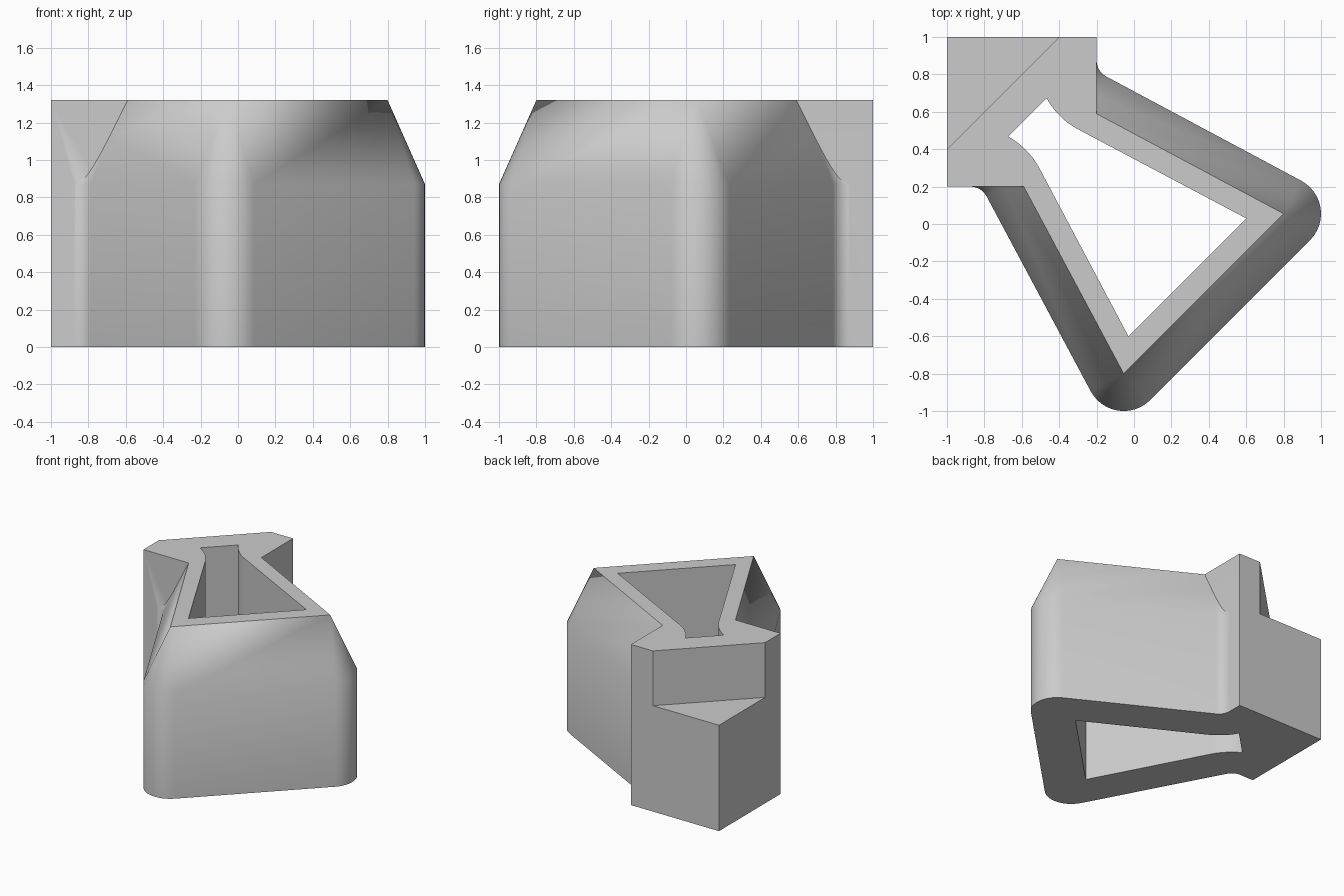
import bpy, bmesh
from math import radians, cos, sin
from mathutils import Vector

if "Cube" in bpy.data.objects:
    bpy.data.objects.remove(bpy.data.objects["Cube"])

HEIGHT, SHOULDER, BEVEL = 1.32, 0.87, 0.2
CORNER = Vector((0.8, 0.055))      # centre of the rounded outer corner
FILLET = Vector((-0.1, 0.876))     # centre of the concave neck curve
WALL = 62.1                        # direction the long wall faces, degrees

grey = bpy.data.materials.new("plain_grey")
grey.use_nodes = True
grey.diffuse_color = (0.6, 0.6, 0.6, 1)
grey.node_tree.nodes["Principled BSDF"].inputs["Base Color"].default_value = (0.6, 0.6, 0.6, 1)


def arc(centre, radius, start, end, steps=12):
    angles = [radians(start + (end - start) * i / steps) for i in range(steps + 1)]
    return [centre + radius * Vector((cos(a), sin(a))) for a in angles]


def mirrored(half):
    """Complete an outline across the diagonal y = -x."""
    return half + [Vector((-p.y, -p.x)) for p in reversed(half)]


def loft(name, layers):
    """Solid through matching outlines, each given as (z, points)."""
    bm = bmesh.new()
    rings = [[bm.verts.new((p.x, p.y, z)) for p in pts] for z, pts in layers]
    n = len(rings[0])
    for low, high in zip(rings, rings[1:]):
        for i in range(n):
            j = (i + 1) % n
            bm.faces.new((low[i], low[j], high[j], high[i]))
    bm.faces.new(rings[0][::-1])
    bm.faces.new(rings[-1])
    bmesh.ops.remove_doubles(bm, verts=bm.verts, dist=1e-5)
    bmesh.ops.recalc_face_normals(bm, faces=bm.faces)
    mesh = bpy.data.meshes.new(name)
    bm.to_mesh(mesh)
    bm.free()
    mesh.materials.append(grey)
    obj = bpy.data.objects.new(name, mesh)
    bpy.context.collection.objects.link(obj)
    return obj


def shell(offset):
    """Outer outline of the ring, grown outward from its top rim."""
    return mirrored(arc(CORNER, offset, -45, WALL)
                    + arc(FILLET, 0.3 - offset, 180 + WALL, 180))


def combine(target, other, operation):
    mod = target.modifiers.new(operation.lower(), "BOOLEAN")
    mod.object, mod.operation, mod.solver = other, operation, "EXACT"
    bpy.context.view_layer.objects.active = target
    bpy.ops.object.modifier_apply(modifier=mod.name)
    bpy.data.objects.remove(other)


# Four-sided ring with a tapered top
body = loft("hollow_body", [(0, shell(BEVEL)), (SHOULDER, shell(BEVEL)), (HEIGHT, shell(0))])

# Square corner post, with its outer corner notched away at the top
post = loft("corner_post", [(z, [Vector(p) for p in ((-1, 0.2), (-0.2, 0.2), (-0.2, 1), (-1, 1))])
                            for z in (0, HEIGHT)])
notch = loft("notch", [(z, [Vector(p) for p in ((-1.2, 0.2), (-0.2, 1.2), (-1.2, 1.2))])
                       for z in (SHOULDER, HEIGHT + 0.2)])
combine(post, notch, "DIFFERENCE")
combine(body, post, "UNION")

# Opening straight through the middle
inner = mirrored([Vector((0.6, 0.03))] + arc(FILLET, 0.42, 180 + WALL, 209))
# The mirror line passes between the two inner front corners
hole = loft("opening", [(z, inner) for z in (-0.2, HEIGHT + 0.2)])
combine(body, hole, "DIFFERENCE")

# Smooth curves, with a crisp shoulder on the flat front wall
bpy.ops.object.select_all(action="DESELECT")
body.select_set(True)
bpy.context.view_layer.objects.active = body
bpy.ops.object.shade_smooth_by_angle(angle=radians(30))
verts = body.data.vertices
for edge in body.data.edges:
    a, b = (verts[i].co for i in edge.vertices)
    if abs(a.z - SHOULDER) < 1e-3 and abs(b.z - SHOULDER) < 1e-3 and (a - b).length > 1.1:
        if abs((a - b).x - (a - b).y) < 0.01:
            edge.use_edge_sharp = True
